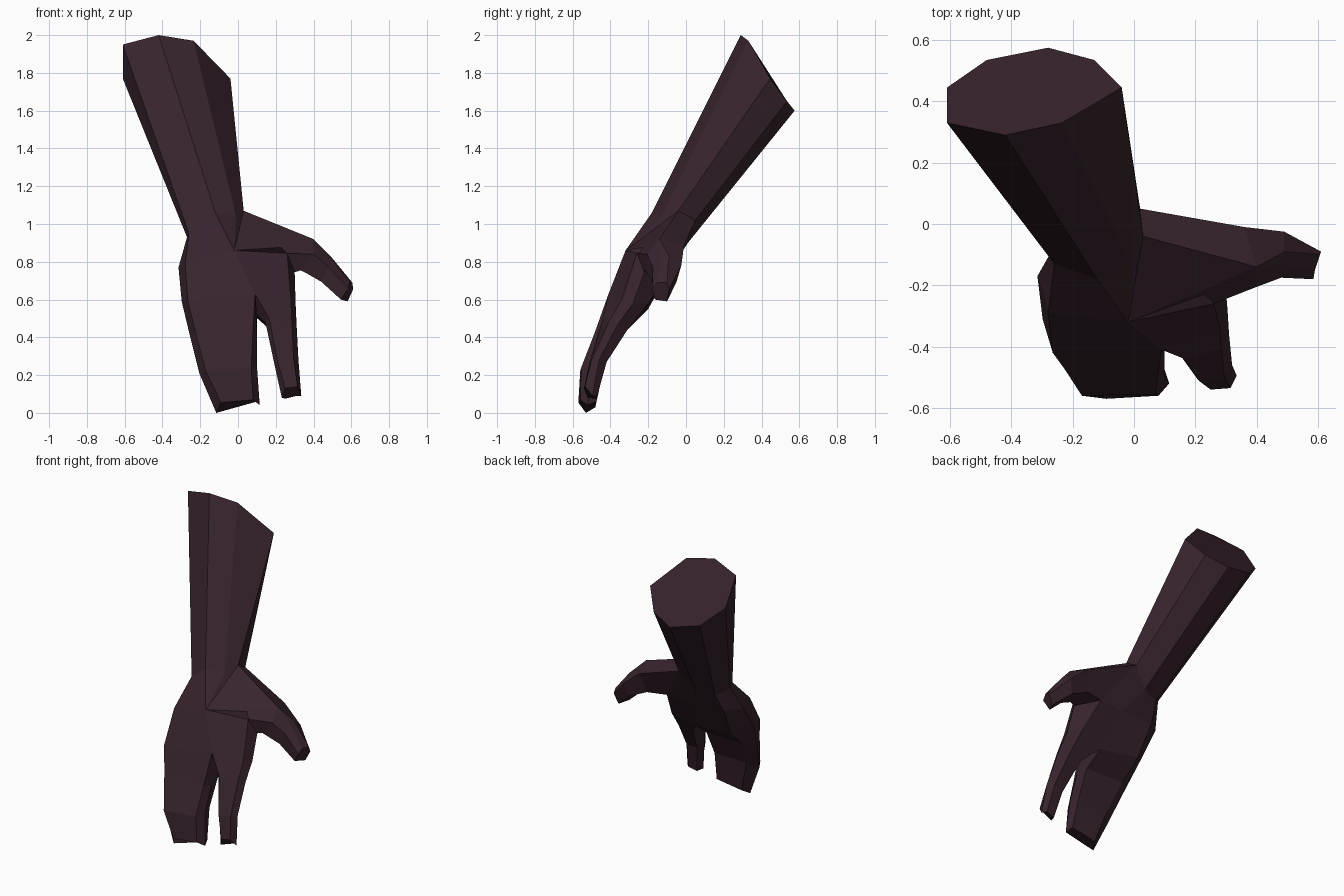
import bpy, bmesh

cube = bpy.data.objects.get("Cube")
if cube:
    bpy.data.objects.remove(cube, do_unlink=True)

skin = bpy.data.materials.new("dark_plum")
skin.use_nodes = True
colour = (0.0395, 0.0176, 0.0273, 1)
skin.diffuse_color = colour
skin.node_tree.nodes["Principled BSDF"].inputs["Base Color"].default_value = colour


def loft(name, rings):
    """Skin matching rings of points, cap both ends and merge repeated points."""
    bm = bmesh.new()
    rows = [[bm.verts.new(p) for p in ring] for ring in rings]
    n = len(rows[0])
    for a, b in zip(rows, rows[1:]):
        for i in range(n):
            j = (i + 1) % n
            bm.faces.new((a[i], a[j], b[j], b[i]))
    bm.faces.new(rows[0][::-1])
    bm.faces.new(rows[-1])
    bmesh.ops.remove_doubles(bm, verts=bm.verts, dist=0.0005)
    bmesh.ops.recalc_face_normals(bm, faces=bm.faces)
    mesh = bpy.data.meshes.new(name)
    bm.to_mesh(mesh)
    bm.free()
    mesh.materials.append(skin)
    obj = bpy.data.objects.new(name, mesh)
    bpy.context.collection.objects.link(obj)
    return obj


# Eight-sided forearm, cut at a slant
arm_end = [(-.61, .33, 1.95), (-.42, .29, 2.0), (-.235, .33, 1.97), (-.04, .445, 1.77),
           (-.13, .535, 1.65), (-.28, .575, 1.6), (-.48, .535, 1.65), (-.61, .445, 1.77)]
wrist = [(-.26, -.13, .95), (-.12, -.18, 1.06), (-.01, -.13, 1.04), (.03, -.04, 1.07),
         (.02, .05, 1.02), (-.08, .01, .9), (-.2, -.03, .88), (-.27, -.09, .93)]
loft("forearm", [arm_end, wrist])

# Corners shared by the palm, fingers and thumb
outer_front, outer_side, outer_back = (-.28, -.29, .79), (-.315, -.17, .77), (-.22, -.09, .76)
knuckle = (-.02, -.32, .86)
web_front, web_side = (.26, -.26, .845), (.30, -.22, .745)
heel_mid, heel_inner = (.02, -.09, .75), (.20, -.08, .76)

# Palm
loft("palm", [wrist, [outer_front, knuckle, knuckle, knuckle,
                      heel_inner, heel_mid, outer_back, outer_side]])

# Broad finger: front pair, inner side, back pair, outer side
crotch, crotch_low = (.09, -.41, .63), (.10, -.33, .52)
loft("broad_finger", [
    [outer_front, knuckle, heel_mid, heel_mid, outer_back, outer_side],
    [(-.265, -.42, .59), crotch, crotch_low, (.08, -.23, .52), (-.2, -.2, .55), (-.298, -.31, .59)],
    [(-.225, -.475, .43), (.078, -.485, .42), (.1, -.43, .42), (.09, -.35, .43),
     (-.19, -.34, .43), (-.255, -.405, .41)],
    [(-.17, -.56, .22), (.07, -.555, .24), (.1, -.5, .25), (.085, -.43, .26),
     (-.15, -.44, .25), (-.205, -.5, .21)],
    [(-.09, -.57, .055), (.08, -.56, .07), (.115, -.52, .04), (.1, -.475, .06),
     (-.085, -.48, .03), (-.115, -.53, .0)],
])

# Slim finger: front pair, thumb side, back pair, inner side
loft("slim_finger", [
    [knuckle, web_front, web_side, heel_inner, heel_mid, heel_mid],
    [crotch, (.28, -.34, .6), (.305, -.28, .58), (.25, -.2, .58), (.08, -.23, .52), crotch_low],
    [(.165, -.44, .5), (.285, -.41, .48), (.31, -.36, .47), (.27, -.31, .44),
     (.17, -.31, .44), (.145, -.42, .48)],
    [(.21, -.51, .27), (.295, -.5, .28), (.32, -.46, .28), (.29, -.42, .27),
     (.215, -.43, .26), (.19, -.47, .27)],
    [(.25, -.54, .13), (.315, -.535, .14), (.335, -.495, .09), (.31, -.47, .09),
     (.25, -.475, .075), (.232, -.52, .08)],
])

# Thumb, curving down to its tip
thumb_top = (.40, -.14, .92)
loft("thumb", [
    [wrist[3], knuckle, web_front, web_side, heel_inner, wrist[4]],
    [thumb_top, thumb_top, (.40, -.205, .84), (.335, -.215, .755), (.33, -.05, .755), (.36, -.01, .89)],
    [(.49, -.09, .83), (.48, -.13, .83), (.48, -.175, .77), (.44, -.18, .695),
     (.46, -.05, .695), (.49, -.025, .78)],
    [(.605, -.1, .69), (.59, -.15, .69), (.585, -.18, .66), (.545, -.165, .6),
     (.58, -.1, .59), (.61, -.09, .655)],
])
